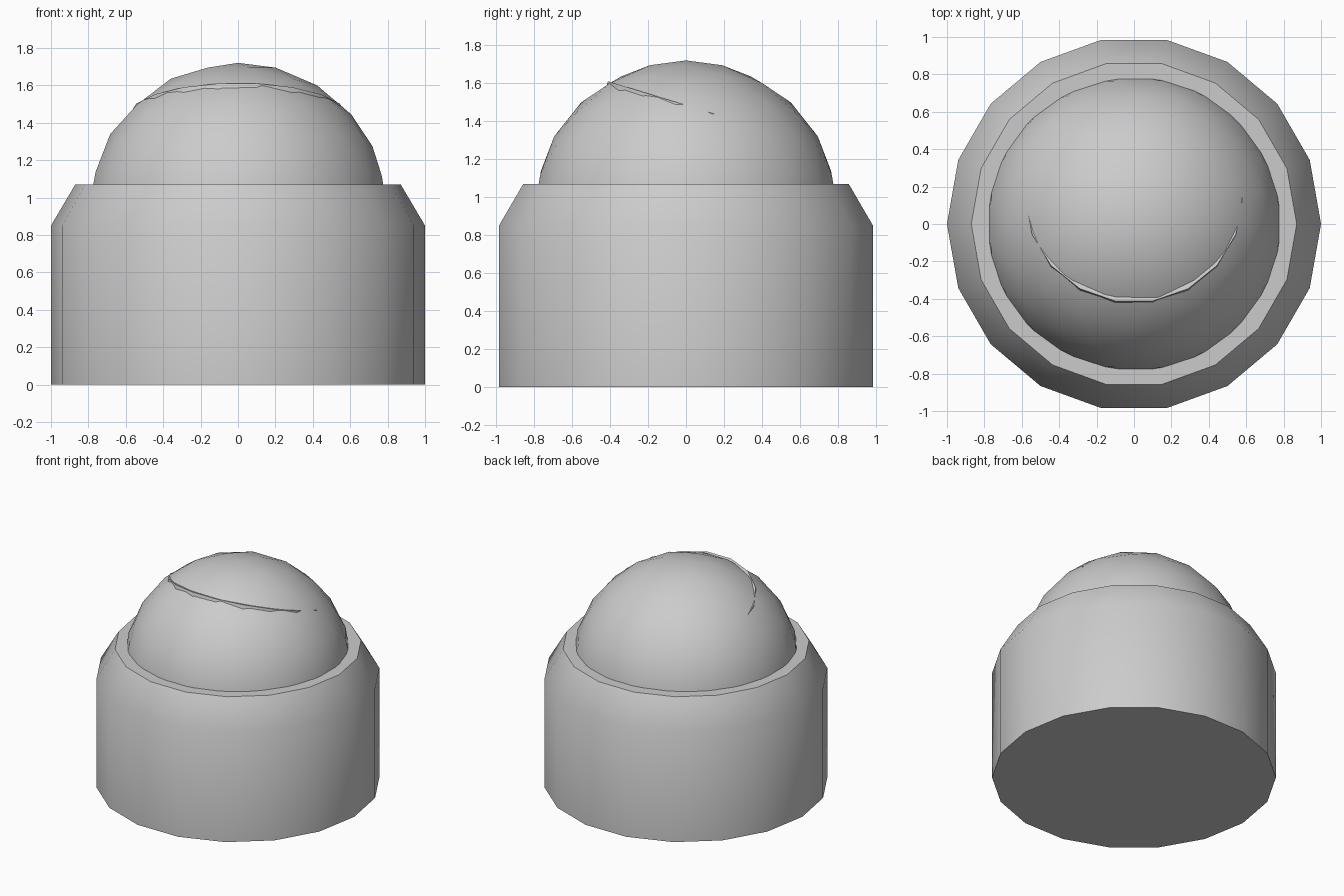
import bpy, bmesh, math

if "Cube" in bpy.data.objects:
    bpy.data.objects.remove(bpy.data.objects["Cube"])

SIDES = 18


def smooth(obj, degrees=40):
    bpy.ops.object.select_all(action='DESELECT')
    obj.select_set(True)
    bpy.context.view_layer.objects.active = obj
    bpy.ops.object.shade_smooth_by_angle(angle=math.radians(degrees))


def lathe(name, profile):
    """Closed solid from (radius, height) rings with flat end caps."""
    bm = bmesh.new()
    rings = []
    for r, z in profile:
        rings.append([bm.verts.new((r * math.cos(2 * math.pi * i / SIDES),
                                    r * math.sin(2 * math.pi * i / SIDES), z))
                      for i in range(SIDES)])
    for low, high in zip(rings, rings[1:]):
        for i in range(SIDES):
            j = (i + 1) % SIDES
            bm.faces.new((low[i], low[j], high[j], high[i]))
    bm.faces.new(rings[0][::-1])
    bm.faces.new(rings[-1])
    mesh = bpy.data.meshes.new(name)
    bm.to_mesh(mesh)
    bm.free()
    obj = bpy.data.objects.new(name, mesh)
    bpy.context.collection.objects.link(obj)
    smooth(obj)
    return obj


# Chamfered round base
lathe("base", [(1.0, 0), (1.0, 0.85), (0.87, 1.07)])

# Dome: a sphere sunk into the base
bpy.ops.mesh.primitive_ico_sphere_add(subdivisions=3, radius=0.803, location=(0, 0, 0.917))
dome = bpy.context.object
dome.name = "dome"
smooth(dome)

# Tilted inner disc whose front rim breaks through the dome
disc = lathe("inner_disc", [(0.58, -0.3), (0.58, 0)])
disc.location = (0, 0.135, 1.443)
disc.rotation_euler.x = math.radians(-17)
